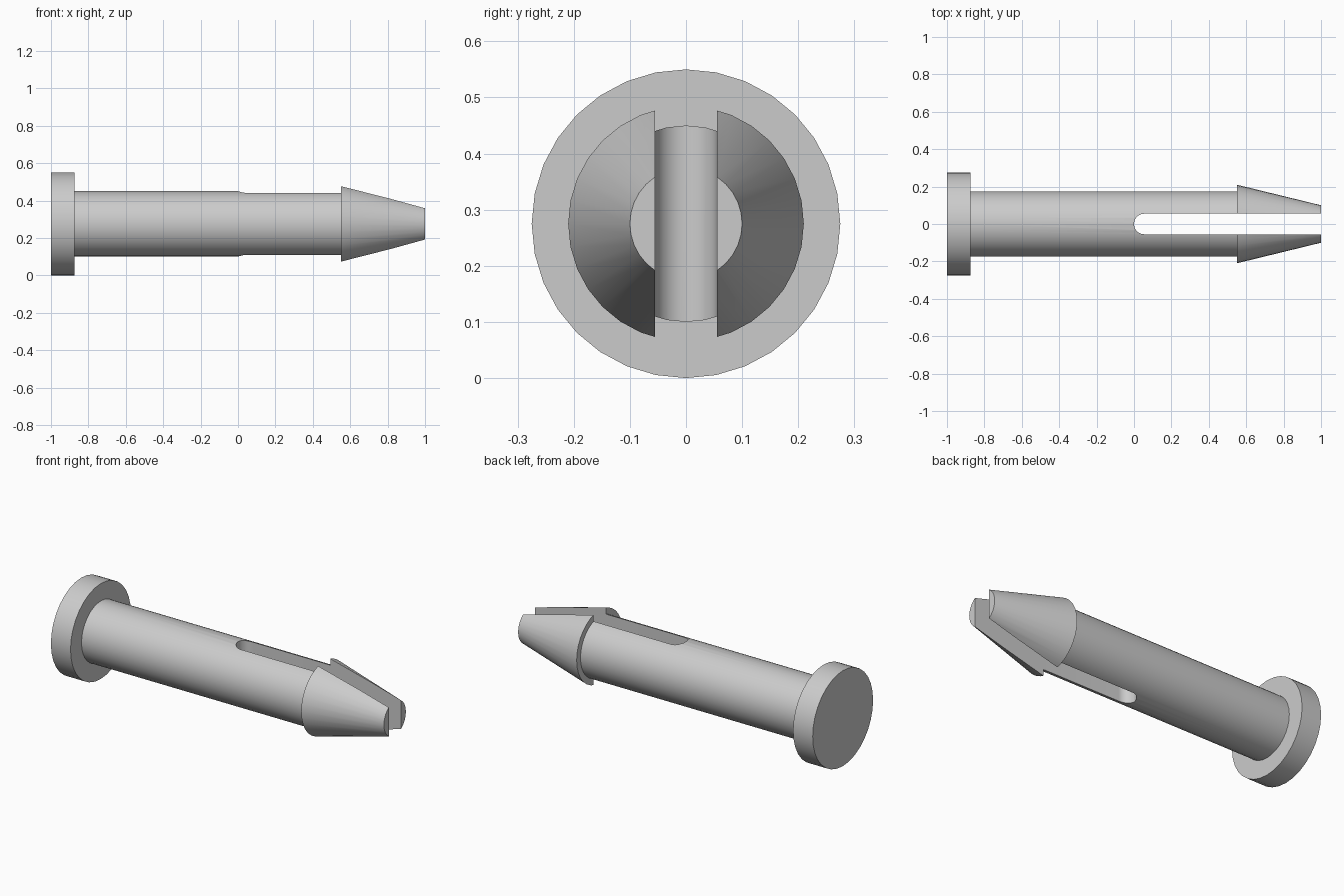
import bpy, bmesh, math

if "Cube" in bpy.data.objects:
    bpy.data.objects.remove(bpy.data.objects["Cube"], do_unlink=True)

SIDES = 32
AXIS_Z = 0.275
SLOT = 0.055   # half width of the slot

grey = bpy.data.materials.new("light grey")
grey.use_nodes = True
colour = (0.6, 0.6, 0.6, 1)
grey.diffuse_color = colour
grey.node_tree.nodes["Principled BSDF"].inputs["Base Color"].default_value = colour


def add_object(name, bm):
    bmesh.ops.recalc_face_normals(bm, faces=bm.faces)
    mesh = bpy.data.meshes.new(name)
    bm.to_mesh(mesh)
    bm.free()
    mesh.materials.append(grey)
    obj = bpy.data.objects.new(name, mesh)
    bpy.context.collection.objects.link(obj)
    return obj


# Pin: head, shaft and tapered barb turned around the x axis
profile = [(-1, 0.275), (-0.875, 0.275), (-0.875, 0.175),
           (0.55, 0.175), (0.55, 0.21), (1, 0.1)]
bm = bmesh.new()
rings = []
for x, r in profile:
    angles = [2 * math.pi * i / SIDES for i in range(SIDES)]
    rings.append([bm.verts.new((x, r * math.cos(a), AXIS_Z + r * math.sin(a)))
                  for a in angles])
for a, b in zip(rings, rings[1:]):
    for i in range(SIDES):
        j = (i + 1) % SIDES
        bm.faces.new((a[i], a[j], b[j], b[i]))
bm.faces.new(rings[0])
bm.faces.new(rings[-1])
pin = add_object("slotted_pin", bm)

# Slot cutter: round-ended slab running out through the tip
bm = bmesh.new()
outline = [(1.2, -SLOT), (1.2, SLOT)]
for i in range(17):
    a = math.pi / 2 + math.pi * i / 16
    outline.append((SLOT + SLOT * math.cos(a), SLOT * math.sin(a)))
base = bm.faces.new([bm.verts.new((x, y, -0.2)) for x, y in outline])
walls = bmesh.ops.extrude_face_region(bm, geom=[base])["geom"]
bmesh.ops.translate(bm, vec=(0, 0, 1),
                    verts=[v for v in walls if isinstance(v, bmesh.types.BMVert)])
cutter = add_object("slot_cutter", bm)
cutter.hide_render = True

# Cut the slot, then drop the cutter
cut = pin.modifiers.new("slot", 'BOOLEAN')
cut.operation = 'DIFFERENCE'
cut.solver = 'EXACT'
cut.object = cutter
bpy.ops.object.select_all(action='DESELECT')
pin.select_set(True)
bpy.context.view_layer.objects.active = pin
bpy.ops.object.modifier_apply(modifier=cut.name)
bpy.data.objects.remove(cutter, do_unlink=True)
bpy.ops.object.shade_smooth_by_angle(angle=math.radians(25))
